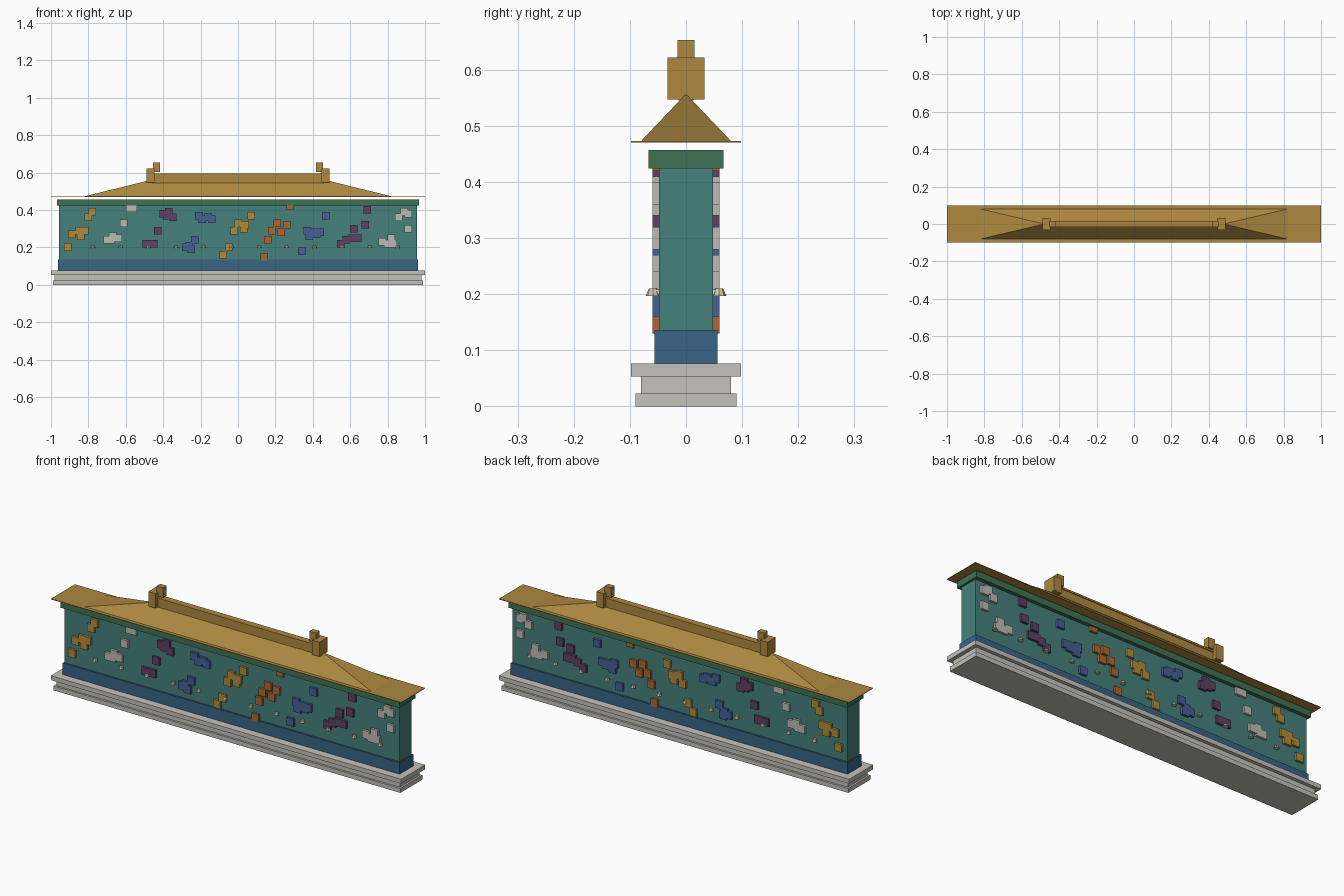
import bpy, bmesh
from mathutils import Matrix

if "Cube" in bpy.data.objects:
    bpy.data.objects.remove(bpy.data.objects["Cube"])


def material(name, rgb):
    m = bpy.data.materials.new(name)
    m.diffuse_color = (*rgb, 1)
    m.use_nodes = True
    m.node_tree.nodes["Principled BSDF"].inputs["Base Color"].default_value = m.diffuse_color
    return m


GOLD = material("gold_glaze", (0.42, 0.25, 0.05))
TEAL = material("teal_glaze", (0.06, 0.22, 0.20))
NAVY = material("deep_blue", (0.04, 0.13, 0.24))
GREEN = material("green_glaze", (0.05, 0.17, 0.09))
STONE = material("pale_stone", (0.55, 0.54, 0.50))
CREAM = material("cream", (0.65, 0.58, 0.40))
YELLOW = material("yellow_tile", (0.45, 0.26, 0.04))
WHITE = material("white_tile", (0.52, 0.50, 0.46))
PURPLE = material("purple_tile", (0.12, 0.05, 0.13))
BLUE = material("blue_tile", (0.06, 0.12, 0.30))
ORANGE = material("orange_tile", (0.42, 0.14, 0.03))


def finish(name, bm, mat):
    bmesh.ops.recalc_face_normals(bm, faces=bm.faces)
    me = bpy.data.meshes.new(name)
    bm.to_mesh(me)
    bm.free()
    me.materials.append(mat)
    ob = bpy.data.objects.new(name, me)
    bpy.context.collection.objects.link(ob)
    return ob


def add_box(bm, x0, x1, y0, y1, z0, z1):
    m = Matrix.Translation(((x0 + x1) / 2, (y0 + y1) / 2, (z0 + z1) / 2))
    m = m @ Matrix.Diagonal((x1 - x0, y1 - y0, z1 - z0, 1))
    bmesh.ops.create_cube(bm, size=1, matrix=m)


def box(name, x0, x1, y, z0, z1, mat):
    bm = bmesh.new()
    add_box(bm, x0, x1, -y, y, z0, z1)
    return finish(name, bm, mat)


def mirror(ob, axis):
    mod = ob.modifiers.new("mirror", 'MIRROR')
    mod.use_axis = [i == axis for i in range(3)]


# stepped plinth, wall and cornice: half length, half depth, bottom, top
for name, x, y, z0, z1, mat in (
        ("plinth_foot", 0.99, 0.09, 0, 0.023, STONE),
        ("plinth_waist", 0.98, 0.08, 0.023, 0.053, STONE),
        ("plinth_cap", 1.0, 0.098, 0.053, 0.076, STONE),
        ("wave_band", 0.962, 0.056, 0.076, 0.136, NAVY),
        ("wall", 0.957, 0.048, 0.136, 0.424, TEAL),
        ("cornice", 0.968, 0.067, 0.424, 0.457, GREEN),
        ("eave_sheet", 1.0, 0.098, 0.470, 0.473, GOLD)):
    box(name, -x, x, y, z0, z1, mat)

# hipped roof
bm = bmesh.new()
a, b, c, d = [bm.verts.new((x, y, 0.473)) for x, y in
              ((-0.82, -0.08), (0.82, -0.08), (0.82, 0.08), (-0.82, 0.08))]
l, r = bm.verts.new((-0.48, 0, 0.557)), bm.verts.new((0.48, 0, 0.557))
for f in ((a, b, r, l), (c, d, l, r), (b, c, r), (d, a, l), (d, c, b, a)):
    bm.faces.new(f)
finish("hip_roof", bm, GOLD)

# ridge and its end ornaments
box("ridge", -0.46, 0.46, 0.013, 0.545, 0.585, GOLD)
box("ridge_cap", -0.46, 0.46, 0.017, 0.585, 0.594, GOLD)
mirror(box("ridge_end_block", 0.447, 0.489, 0.033, 0.547, 0.622, GOLD), 0)
mirror(box("ridge_end_crest", 0.418, 0.455, 0.015, 0.602, 0.653, GOLD), 0)

# nine relief groups of square tiles: (x, z) in hundredths
groups = (
    (YELLOW, ((-78, 39), (-80, 36), (-82, 29), (-84, 26), (-85, 29), (-89, 27), (-91, 20))),
    (WHITE, ((-58, 41), (-56, 41), (-61, 33), (-64, 25), (-67, 26), (-70, 24), (-68, 24))),
    (PURPLE, ((-43, 29), (-40, 38), (-38, 37), (-35, 36), (-37, 39), (-49, 22), (-45, 22))),
    (BLUE, ((-21, 37), (-19, 35), (-14, 35), (-16, 36), (-23, 24), (-28, 20), (-25, 19), (-26, 21))),
    (YELLOW, ((7, 37), (0, 33), (-2, 29), (4, 32), (3, 30), (-5, 20), (-8, 16))),
    (ORANGE, ((28, 42), (21, 33), (26, 32), (18, 29), (23, 28), (16, 24), (14, 15))),
    (BLUE, ((47, 37), (37, 29), (40, 28), (44, 28), (42, 27), (34, 18), (38, 26))),
    (PURPLE, ((69, 40), (68, 32), (62, 30), (55, 22), (58, 24), (61, 25), (64, 25))),
    (WHITE, ((89, 39), (91, 38), (86, 36), (91, 30), (82, 25), (77, 23), (80, 22), (83, 22))))
for i, (mat, tiles) in enumerate(groups):
    bm = bmesh.new()
    for x, z in tiles:
        x, z = x / 100, z / 100
        add_box(bm, x - 0.02, x + 0.02, -0.06, -0.045, z - 0.02, z + 0.02)
    mirror(finish(f"relief_group_{i + 1}", bm, mat), 1)

# row of small cream studs on both faces
bm = bmesh.new()
for i in range(12):
    bmesh.ops.create_cone(bm, cap_ends=True, segments=8, radius1=0.013, radius2=0.007, depth=0.013,
                          matrix=Matrix.Translation((-0.775 + 0.148 * i, -0.059, 0.2035)))
mirror(finish("stud_row", bm, CREAM), 1)
# thin stems that seat the studs in the wall
bm = bmesh.new()
for i in range(12):
    x = -0.775 + 0.148 * i
    add_box(bm, x - 0.006, x + 0.006, -0.055, -0.045, 0.198, 0.208)
mirror(finish("stud_stems", bm, CREAM), 1)
